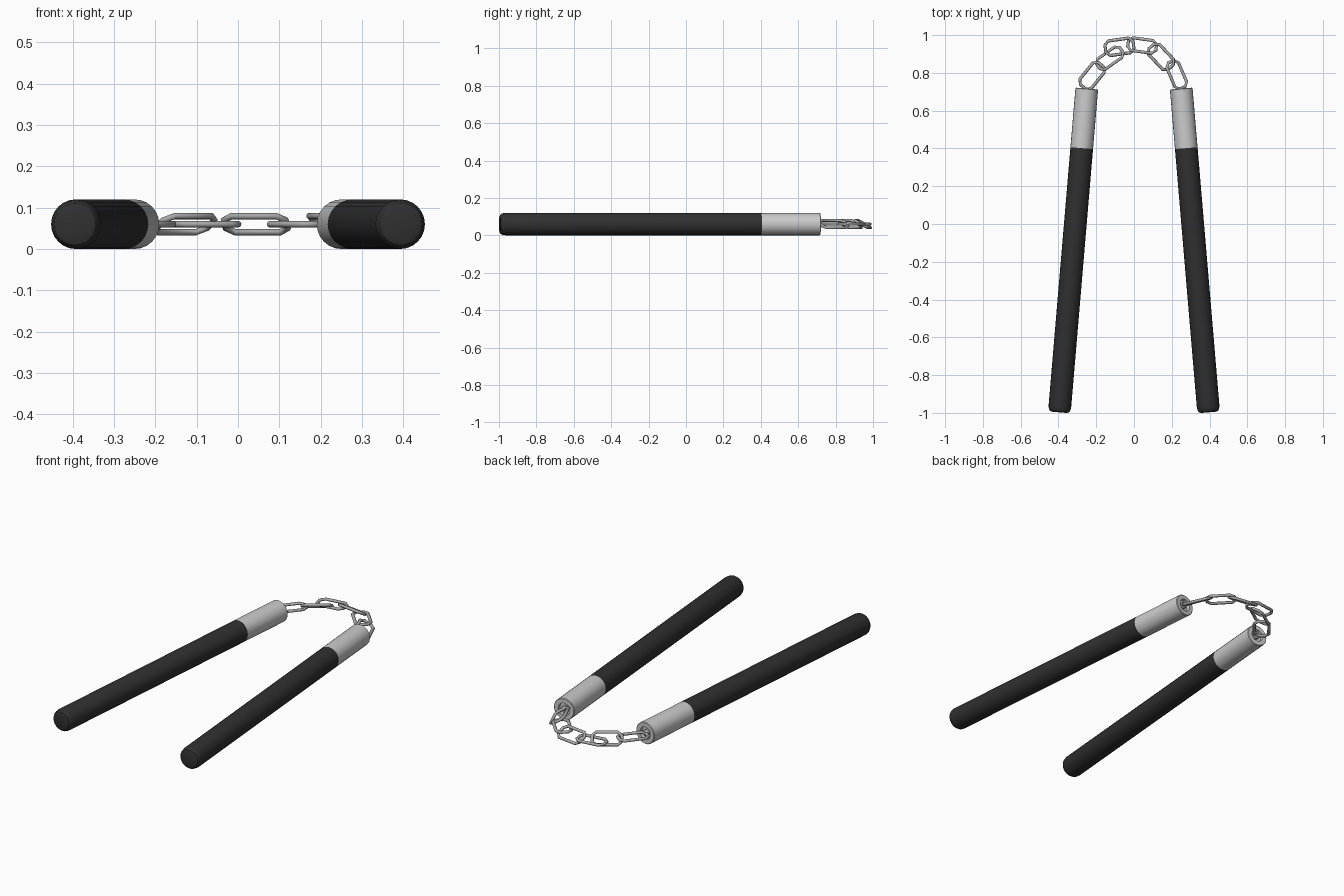
import bpy, bmesh, math
from mathutils import Matrix, Vector

if "Cube" in bpy.data.objects:
    bpy.data.objects.remove(bpy.data.objects["Cube"])

Z = 0.06          # height of the handle axes and chain
SIDES = 24


def material(name, v):
    m = bpy.data.materials.new(name)
    m.diffuse_color = (v, v, v, 1)
    m.use_nodes = True
    m.node_tree.nodes["Principled BSDF"].inputs["Base Color"].default_value = m.diffuse_color
    return m


black = material("black_grip", 0.03)
steel = material("chain_steel", 0.4)


def finish(name, bm, mat=None, angle=30):
    bmesh.ops.recalc_face_normals(bm, faces=bm.faces)
    me = bpy.data.meshes.new(name)
    bm.to_mesh(me)
    bm.free()
    ob = bpy.data.objects.new(name, me)
    bpy.context.collection.objects.link(ob)
    if mat:
        me.materials.append(mat)
    bpy.ops.object.select_all(action='DESELECT')
    ob.select_set(True)
    bpy.context.view_layer.objects.active = ob
    bpy.ops.object.shade_smooth_by_angle(angle=math.radians(angle))
    return ob


def lathe(name, profile, start, end, mat=None):
    """Spin (radius, distance) points around the line from start to end."""
    bm = bmesh.new()
    rings = [[bm.verts.new((r * math.cos(2 * math.pi * i / SIDES),
                            r * math.sin(2 * math.pi * i / SIDES), t))
              for i in range(SIDES)] for r, t in profile]
    for a, b in zip(rings, rings[1:]):
        for i in range(SIDES):
            j = (i + 1) % SIDES
            bm.faces.new((a[i], a[j], b[j], b[i]))
    bm.faces.new(rings[0])
    bm.faces.new(rings[-1])
    rot = (end - start).to_track_quat('Z', 'Y').to_matrix().to_4x4()
    bm.transform(Matrix.Translation(start) @ rot)
    return finish(name, bm, mat)


def link(name, x, y, turn, tilt, length=0.15, width=0.078, wire=0.008, cut=0.02):
    """Closed chain link: a round wire swept along a rectangle with cut corners."""
    a, b = length / 2, width / 2
    path = [(a, b - cut), (a - cut, b), (cut - a, b), (-a, b - cut),
            (-a, cut - b), (cut - a, -b), (a - cut, -b), (a, cut - b)]
    path = [Vector(p) for p in path]
    bm = bmesh.new()
    n, k = len(path), 8
    rings = []
    for i, p in enumerate(path):
        d = (path[(i + 1) % n] - path[i - 1]).normalized()
        out = Vector((-d.y, d.x)) * wire / math.cos(math.pi / n)
        rings.append([bm.verts.new((*(p + out * math.cos(2 * math.pi * j / k)),
                                    wire * math.sin(2 * math.pi * j / k)))
                      for j in range(k)])
    for i in range(n):
        r, s = rings[i], rings[(i + 1) % n]
        for j in range(k):
            m = (j + 1) % k
            bm.faces.new((r[j], r[m], s[m], s[j]))
    bm.transform(Matrix.Translation((x, y, Z))
                 @ Matrix.Rotation(math.radians(turn), 4, 'Z')
                 @ Matrix.Rotation(math.radians(tilt), 4, 'X'))
    return finish(name, bm, steel, 50)


# Two splayed handles, each a dark grip with a metal sleeve at the chain end
for side, s in (("left", -1), ("right", 1)):
    low, high = Vector((s * 0.395, -0.997, Z)), Vector((s * 0.25, 0.717, Z))
    L = (high - low).length
    joint = L * 0.816
    lathe(side + "_grip", [(0.040, 0), (0.050, 0.004), (0.057, 0.014), (0.06, 0.03),
                           (0.06, joint)], low, high, black)
    lathe(side + "_sleeve", [(0.06, joint), (0.06, L - 0.003), (0.057, L), (0.034, L),
                             (0.034, L - 0.02)], low, high)
    # Bearing post in the sleeve mouth that holds the first link
    lathe(side + "_swivel", [(0.016, L - 0.025), (0.016, L - 0.005), (0.010, L + 0.004)],
          low, high, steel)

# Chain: flat and tilted links alternate around the arc
links = [(-0.222, 0.785, 51, 0), (-0.128, 0.878, 35, -30), (-0.077, 0.938, 8, 0),
         (0.043, 0.945, -8, -30), (0.143, 0.885, -47, 0), (0.226, 0.79, -67, -30)]
for i, (x, y, turn, tilt) in enumerate(links):
    link(f"chain_link_{i + 1}", x, y, turn, tilt)
